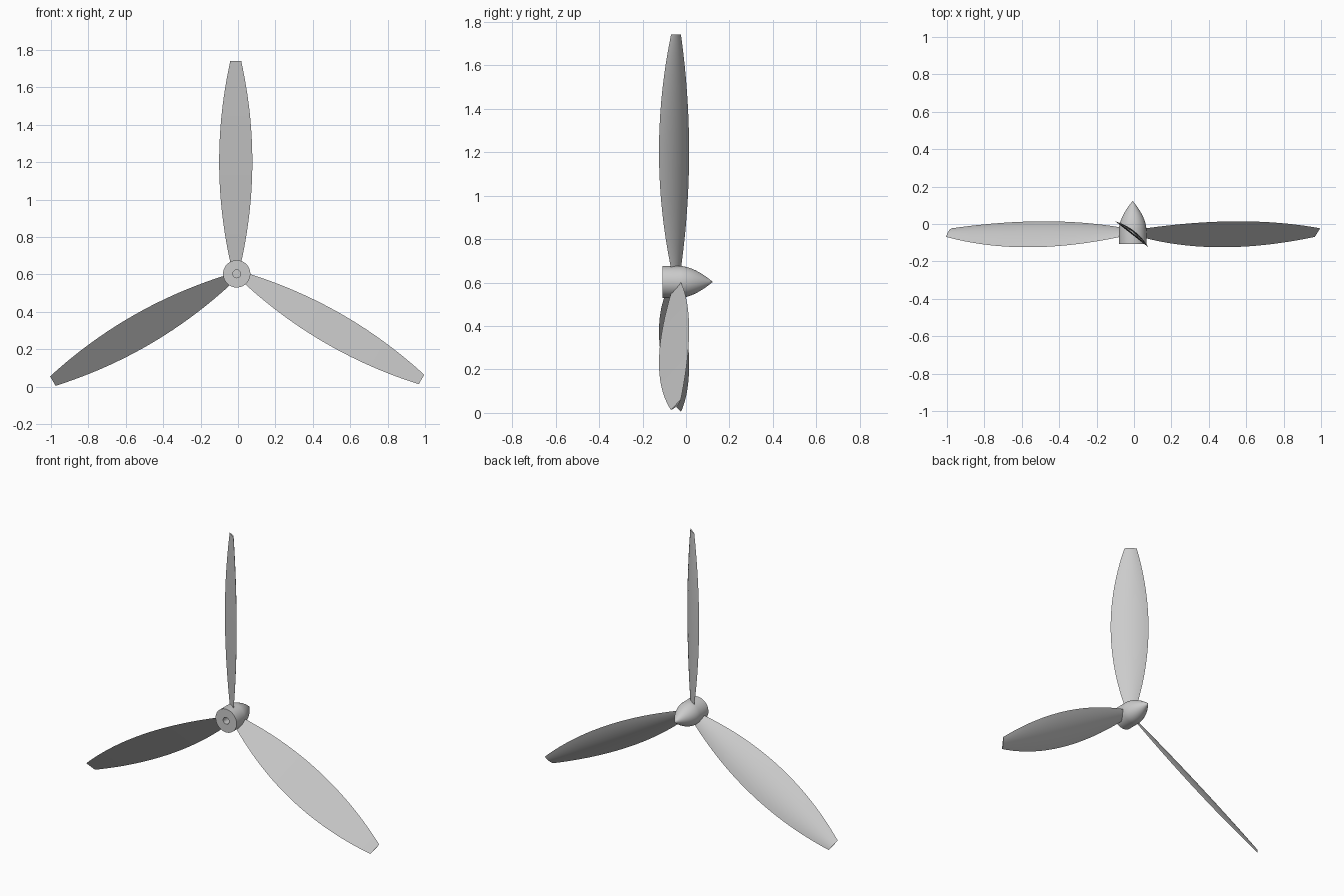
import bpy, bmesh
from math import pi, radians, sin, cos
from mathutils import Matrix, Vector

cube = bpy.data.objects.get("Cube")
if cube:
    bpy.data.objects.remove(cube, do_unlink=True)

HUB = Vector((-0.007, 0, 0.603))   # point on the turning axis
PITCH = radians(38)
ROOT, TIP, MID = 0.05, 1.138, 0.6

grey = bpy.data.materials.new("light grey")
grey.use_nodes = True
colour = (0.6, 0.6, 0.6, 1)
grey.diffuse_color = colour
grey.node_tree.nodes["Principled BSDF"].inputs["Base Color"].default_value = colour


def finish(bm, name, angle):
    bmesh.ops.recalc_face_normals(bm, faces=bm.faces)
    mesh = bpy.data.meshes.new(name)
    bm.to_mesh(mesh)
    bm.free()
    mesh.materials.append(grey)
    obj = bpy.data.objects.new(name, mesh)
    bpy.context.collection.objects.link(obj)
    bpy.ops.object.select_all(action="DESELECT")
    obj.select_set(True)
    bpy.context.view_layer.objects.active = obj
    bpy.ops.object.shade_smooth_by_angle(angle=radians(angle))
    return obj


def blade(name, turn):
    """Pitched blade with a flat front, a rounded back and a curved outline."""
    bm = bmesh.new()
    rings, steps, across = [], 28, 12
    chord = Vector((-cos(PITCH), sin(PITCH), 0))
    back = Vector((sin(PITCH), cos(PITCH), 0))
    for i in range(steps + 1):
        r = ROOT + (TIP - ROOT) * i / steps
        bulge = 1 - ((r - MID) / (TIP - MID)) ** 2
        half = 0.037 + 0.0755 * bulge
        thick = 0.008 + 0.014 * bulge
        centre = Vector((-0.005, -0.046 - 0.009 * bulge, r))
        ring = []
        for j in range(across + 1):
            u = 2 * j / across - 1
            ring.append(bm.verts.new(centre + chord * half * u + back * thick * (1 - u * u)))
        rings.append(ring)
    for a, b in zip(rings, rings[1:]):
        for j in range(across + 1):
            k = (j + 1) % (across + 1)
            bm.faces.new((a[j], a[k], b[k], b[j]))
    bm.faces.new(rings[0])
    bm.faces.new(rings[-1])
    place = Matrix.Translation(HUB) @ Matrix.Rotation(radians(turn), 4, "Y")
    bmesh.ops.transform(bm, matrix=place, verts=bm.verts)
    return finish(bm, name, 30)


# Hub with a shaft hole in front and a pointed spinner behind
profile = [(0, 0.0), (0.021, 0.0), (0.021, -0.108), (0.073, -0.108), (0.073, -0.025)]
for i in range(1, 11):
    t = i / 10
    profile.append((0.073 * (1 - t ** 1.7), -0.025 + 0.148 * t))
bm = bmesh.new()
verts = [bm.verts.new(HUB + Vector((r, y, 0))) for r, y in profile]
edges = [bm.edges.new(pair) for pair in zip(verts, verts[1:])]
bmesh.ops.spin(bm, geom=verts + edges, cent=HUB, axis=(0, 1, 0),
               angle=2 * pi, steps=48, use_merge=True)
bmesh.ops.remove_doubles(bm, verts=bm.verts, dist=0.0001)
finish(bm, "hub_and_spinner", 35)

# Three blades spaced evenly round the hub
for name, turn in (("top_blade", 0), ("left_blade", 120), ("right_blade", 240)):
    blade(name, turn)
